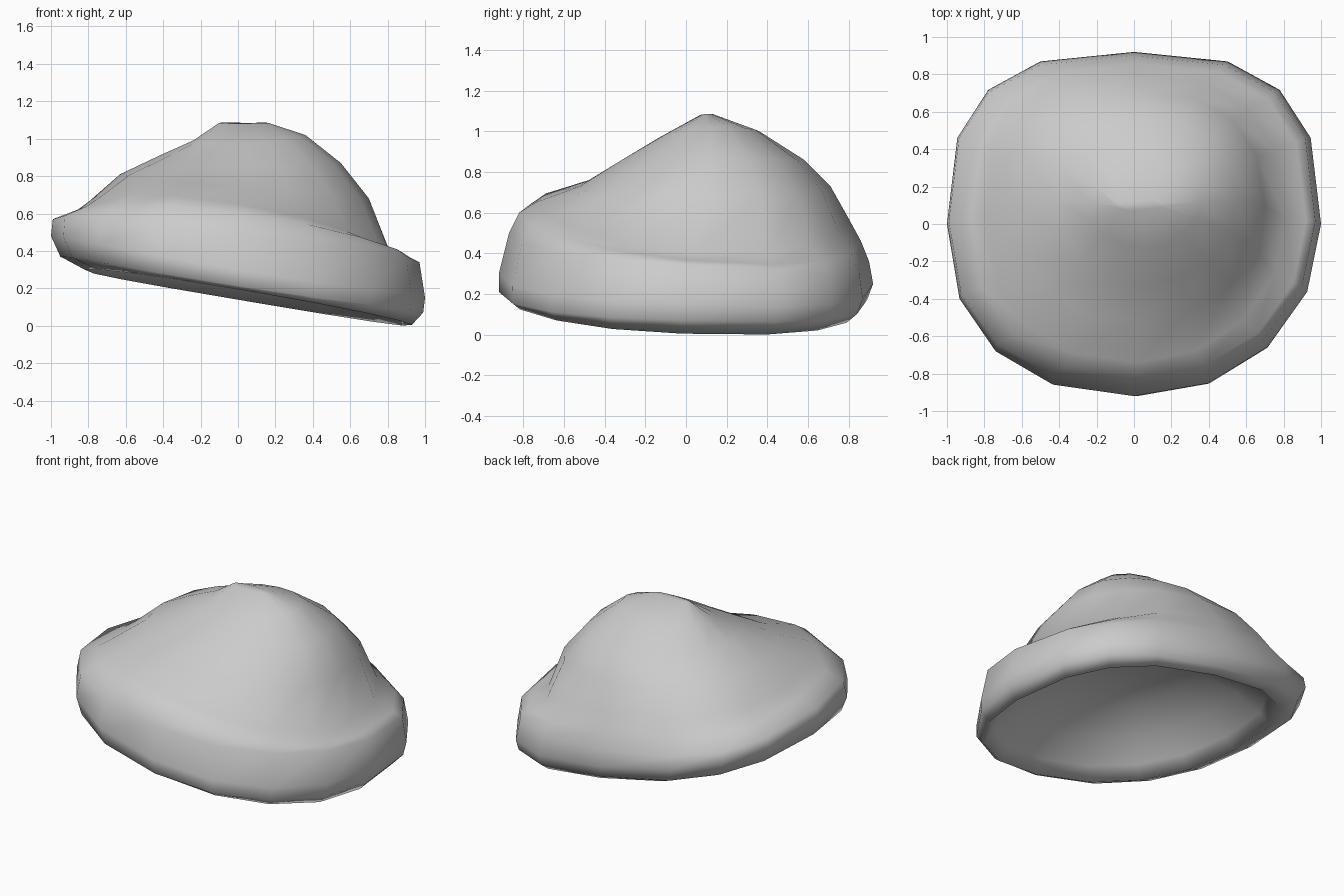
import bpy, bmesh, math
from mathutils import Vector

cube = bpy.data.objects.get("Cube")
if cube:
    bpy.data.objects.remove(cube, do_unlink=True)

SIDES = 16


def flat_material(name, rgb):
    mat = bpy.data.materials.new(name)
    mat.use_nodes = True
    mat.diffuse_color = (*rgb, 1)
    mat.node_tree.nodes["Principled BSDF"].inputs["Base Color"].default_value = (*rgb, 1)
    return mat


def ring(bm, x0, x1, y0, y1, zx0, zx1, zy0, zy1, front, back):
    """Superellipse tilted to pass through four side points at given heights."""
    cx, cy, rx, ry = (x0 + x1) / 2, (y0 + y1) / 2, (x1 - x0) / 2, (y1 - y0) / 2
    verts = []
    for i in range(SIDES):
        a = math.tau * i / SIDES
        c, s = math.cos(a), math.sin(a)
        power = back if s > 0 else front
        if s < 0 < c:
            power += .1  # the front corner on the low side is rounder
        u = math.copysign(abs(c) ** power, c)
        v = math.copysign(abs(s) ** power, s)
        z = (c * c * (zx0 + zx1) + s * s * (zy0 + zy1)
             + u * (zx1 - zx0) + v * (zy1 - zy0)) / 2
        verts.append(bm.verts.new((cx + rx * u, cy + ry * v, z)))
    return verts


def bridge(bm, low, high):
    for i in range(SIDES):
        j = (i + 1) % SIDES
        bm.faces.new((low[i], low[j], high[j], high[i]))


# Rings from the open rim, over the cuff fold, to the peak:
# left, right, front and back reach, then the height at each, then roundness
rings = [
    (-.82, .93, -.88, .84, .30, .005, .185, .13, .87, .75),
    (-.95, .99, -.92, .89, .37, .07, .21, .17, .87, .72),
    (-1.0, 1.0, -.92, .92, .48, .15, .30, .25, .87, .72),
    (-.99, .97, -.87, .90, .57, .34, .50, .36, .87, .72),
    (-.87, .92, -.82, .86, .61, .365, .60, .46, .87, .75),
    (-.79, .81, -.74, .80, .67, .40, .65, .57, .88, .8),
    (-.63, .70, -.52, .71, .81, .68, .73, .73, .9, .85),
    (-.42, .55, -.33, .58, .91, .87, .85, .86, 1, .95),
    (-.24, .36, -.13, .36, .99, 1.02, .97, 1.0, 1, 1),
    (-.10, .16, .07, .13, 1.085, 1.085, 1.08, 1.085, 1, 1),
]

# Outside of the hat
bm = bmesh.new()
loops = [ring(bm, *r) for r in rings]
for low, high in zip(loops, loops[1:]):
    bridge(bm, low, high)
bm.faces.new(loops[-1])

# Shallow domed hollow inside the rim: size and rise of each ring
rim = loops[0]
centre = sum((v.co for v in rim), Vector()) / SIDES
last = rim
for size, rise in ((.92, .08), (.76, .22), (.52, .35), (.25, .43)):
    lift = Vector((0, 0, rise))
    loop = [bm.verts.new(centre.lerp(v.co, size) + lift) for v in rim]
    bridge(bm, loop, last)
    last = loop
bm.faces.new(last)
bmesh.ops.recalc_face_normals(bm, faces=bm.faces)

mesh = bpy.data.meshes.new("soft_hat")
bm.to_mesh(mesh)
bm.free()
mesh.materials.append(flat_material("light grey", (.6, .6, .6)))
hat = bpy.data.objects.new("soft_hat", mesh)
bpy.context.collection.objects.link(hat)
for face in mesh.polygons:
    face.use_smooth = True
